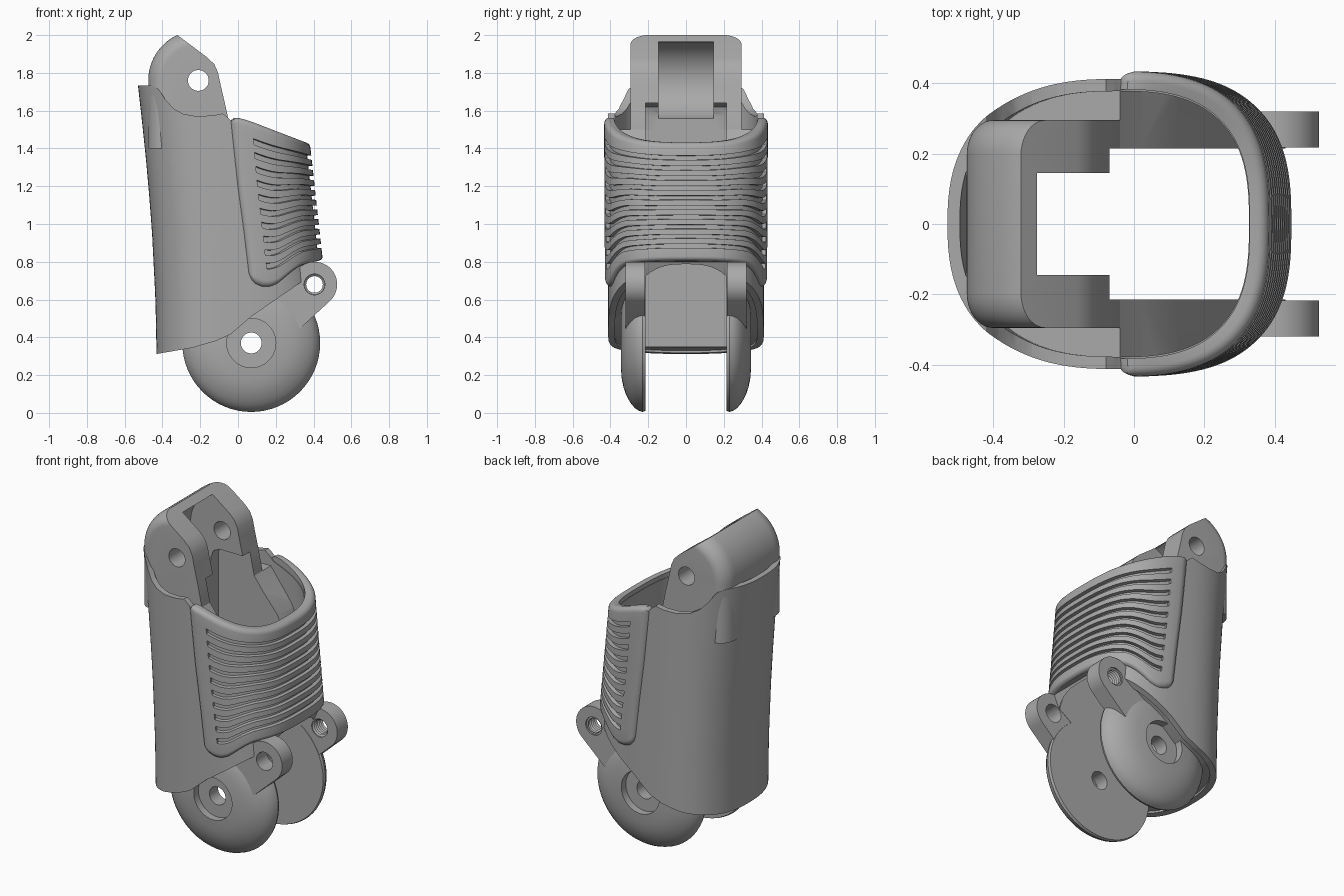
import bpy, bmesh, math
from math import sin, cos, pi, sqrt, radians

if "Cube" in bpy.data.objects:
    bpy.data.objects.remove(bpy.data.objects["Cube"])

grey = bpy.data.materials.new("plain grey")
grey.diffuse_color = (0.4, 0.4, 0.4, 1)
grey.use_nodes = True
grey.node_tree.nodes["Principled BSDF"].inputs["Base Color"].default_value = grey.diffuse_color

CX = -0.05


def lerp(pts, t):
    if t <= pts[0][0]:
        return pts[0][1]
    for (a, p), (b, q) in zip(pts, pts[1:]):
        if t <= b:
            return p + (q - p) * (t - a) / (b - a)
    return pts[-1][1]


def make(name, verts, faces):
    me = bpy.data.meshes.new(name)
    bm = bmesh.new()
    vs = [bm.verts.new(v) for v in verts]
    for f in faces:
        bm.faces.new([vs[i] for i in f])
    bmesh.ops.recalc_face_normals(bm, faces=bm.faces)
    bm.to_mesh(me)
    bm.free()
    me.materials.append(grey)
    ob = bpy.data.objects.new(name, me)
    bpy.context.collection.objects.link(ob)
    return ob


def loops(name, rings, cap=True):
    """Join equal-length loops; cap the ends, or close the last loop to the first."""
    n, m = len(rings[0]), len(rings)
    faces = [(i * n + j, i * n + (j + 1) % n, (i + 1) % m * n + (j + 1) % n, (i + 1) % m * n + j)
             for i in range(m - 1 if cap else m) for j in range(n)]
    if cap:
        faces += [tuple(range(n)), tuple(range((m - 1) * n, m * n))]
    return make(name, [p for r in rings for p in r], faces)


def prism(name, pts, y0, y1):
    return loops(name, [[(x, y, z) for x, z in pts] for y in (y0, y1)])


def arc(cx, cz, r, a0, a1, n=24):
    return [(cx + r * cos(radians(a0 + (a1 - a0) * i / n)),
             cz + r * sin(radians(a0 + (a1 - a0) * i / n))) for i in range(n + 1)]


def cylinder(cx, cz, r, y0, y1):
    return prism("cutter", arc(cx, cz, r, 0, 352.5, 47), y0, y1)


def lathe(name, cx, cz, prof, n=64):
    """Closed (radius, y) profile turned about a y axis."""
    return loops(name, [[(cx + r * cos(2 * pi * i / n), y, cz + r * sin(2 * pi * i / n))
                         for r, y in prof] for i in range(n)], cap=False)


def boolean(ob, cutter, op="DIFFERENCE"):
    m = ob.modifiers.new("cut", "BOOLEAN")
    m.object, m.operation, m.solver = cutter, op, "EXACT"
    bpy.context.view_layer.objects.active = ob
    bpy.ops.object.modifier_apply(modifier=m.name)
    bpy.data.objects.remove(cutter)


# Body cross-section: half superellipses meeting at CX, varying with height
LEFT = [(.25, -.43), (.6, -.437), (.95, -.455), (1.15, -.47), (1.35, -.488), (1.55, -.509), (1.8, -.537)]


def section(ang, z, off):
    c, s = cos(ang), sin(ang)
    if c >= 0:
        a, e = .428 - (z - .8) * .11 - CX, 2 / 2.8
    else:
        a, e = CX - lerp(LEFT, z), 2 / 2.5
    return (CX + math.copysign(abs(c) ** e, c) * (a + off),
            math.copysign(abs(s) ** e, s) * (.412 + off), z)


def body_loop(z, off, n=112):
    return [section(2 * pi * i / n, z, off) for i in range(n)]


levels = [.25 + .0775 * i for i in range(21)]

# Outer shell, trimmed to its side profile
shell = loops("outer_shell", [body_loop(z, 0) for z in levels] +
              [body_loop(z, -.035) for z in reversed(levels)], cap=False)
BOTTOM = [(.40, .8), (.36, .71), (.07, .51), (-.04, .415), (-.12, .38), (-.24, .345), (-.43, .312), (-.6, .295)]
boolean(shell, prism("cutter", [
    (-.6, 1.735), (-.46, 1.733), (-.42, 1.715), (-.385, 1.66), (-.34, 1.61), (-.29, 1.583), (-.22, 1.57),
    (-.13, 1.575), (-.08, 1.585), (-.055, 1.565), (-.02, 1.53), (.34, 1.40), (.6, 1.32), (.6, .83)]
    + BOTTOM, -.6, .6), "INTERSECT")

# Inner frame: solid back and two cheeks either side of the slot
frame = loops("inner_frame", [body_loop(z, -.03) for z in levels])
boolean(frame, prism("cutter", [(-.6, 1.5), (-.04, 1.5), (.02, 1.42), (.12, 1.3), (.2, 1.1), (.33, .83)]
                     + [(x, z + .012) for x, z in BOTTOM[1:]], -.6, .6), "INTERSECT")
boolean(frame, prism("cutter", [(-.285, 0), (.8, 0), (.8, 2), (-.285, 2)], -.215, .215))

# Upper hinge: rounded hood with two cheeks
PX, PZ = -.21, 1.76


def hinge_loop(y, r):
    # meeting point of hood arc and the sloping top cut
    dx, dz = -.8, .6
    ox, oz = -.16 - PX, 1.88 - PZ
    b, c = ox * dx + oz * dz, ox * ox + oz * oz - r * r
    t = -b + sqrt(b * b - c)
    a0 = math.degrees(math.atan2(oz + t * dz, ox + t * dx))
    pts = [(-.04, 1.4), (-.04, 1.5), (-.065, 1.62), (-.095, 1.75), (-.105, 1.80), (-.125, 1.845), (-.16, 1.88)]
    pts += arc(PX, PZ, r, a0, 180) + [(PX - r, 1.4)]
    return [(x, y, z) for x, z in pts]


half = [(.295 - .1 * (1 - sin(a)), .265 - .075 * (1 - cos(a)))
        for a in [i * pi / 20 for i in range(11)]]
hinge = loops("upper_hinge", [hinge_loop(-y, r) for y, r in reversed(half)] + [hinge_loop(y, r) for y, r in half])
boolean(hinge, cylinder(PX, PZ, .215, -.145, .145))
boolean(hinge, prism("cutter", [(-.285, 1.2), (.2, 1.2), (.2, 2.1), (-.28, 1.965)], -.145, .145))
boolean(hinge, prism("cutter", [(-.285, 1.2), (.2, 1.2), (.2, 1.64), (-.23, 1.64), (-.27, 1.62), (-.285, 1.58)],
                     -.215, .215))
boolean(hinge, cylinder(PX, PZ, .055, -.6, .6))

# Lower hinge discs and levers, one each side
parts = []
for side, s in (("front", -1), ("back", 1)):
    prof = [(.055, .215), (.36, .215), (.365, .23), (.358, .25), (.345, .27), (.325, .288), (.3, .304), (.27, .319),
            (.235, .331), (.19, .34), (.13, .345), (.13, .3), (.055, .3)]
    parts.append(lathe(side + "_hinge_disc", .07, .37, [(r, s * y) for r, y in prof]))
    lever = prism(side + "_lever", arc(.405, .68, .12, -48, 132) + [(.15, .61), (.2, .42), (.3, .42), (.345, .462)],
                  s * .217, s * .32)
    boolean(lever, cylinder(.405, .68, .055, -.6, .6))
    parts.append(lever)

# Threaded sleeve in the back lever
teeth = [(.044 if i % 2 else .054, .222 + .008 * i) for i in range(12)]
parts.append(lathe("thread_sleeve", .405, .68, [(.058, .222)] + teeth + [(.058, .31)], 32))

# Grip pad: curved panel with rounded rim and ten grooves
TOP = [(-.05, 1.52), (-.035, 1.55), (-.015, 1.562), (.02, 1.56), (.1, 1.535), (.4, 1.425)]
LOW = [(.055, .77), (.065, .73), (.08, .70), (.105, .677), (.14, .667), (.18, .668), (.22, .685), (.3, .75),
       (.34, .777), (.38, .79), (.45, .805)]
EDGE = [(.73, .062), (.95, .035), (1.2, .0), (1.55, -.04)]


def pad_point(s, v, off):
    z = 1.1
    for _ in range(25):
        a = .428 - (z - .8) * .11 + .022 - CX
        lim = math.acos(max(0, (lerp(EDGE, z) - CX) / a) ** 1.4)
        x = section(s * lim, z, .022)[0]
        z = .5 * z + .5 * (lerp(LOW, x) * (1 - v) + lerp(TOP, x) * v)
    return section(s * lim, z, off)


rim = [(.04 * (1 - sin(a)), .028 * (1 - cos(a))) for a in [i * pi / 10 for i in range(5, -1, -1)]]
rim = [(d, drop) for d, drop in rim]
rows = [(d, r, 0) for d, r in rim] + [(1 - d, r, 0) for d, r in rim]
for i in range(10):
    c = .13 + i * .083
    rows += [(c - .018, 0, 0), (c - .016, 0, 1), (c + .016, 0, 1), (c + .018, 0, 0)]
rows.sort()
cols = [(1 - d, r, 0) for d, r in rim] + [(.92, 0, 0), (.885, 0, 0), (.882, 0, 1)]
cols += [(.86 - .86 * i / 26, 0, 1) for i in range(26)]
cols = sorted(cols + [(-c, r, g) for c, r, g in cols] + [(0, 0, 1)])
nr, nc = len(rows), len(cols)
verts, faces = [], []
for inner in (0, 1):
    for v, rv, gv in rows:
        for c, rc, gc in cols:
            drop = max(rv, rc, .024 * gv * gc)
            verts.append(pad_point(c, v, -.03 if inner else .022 - drop))
for k in (0, nr * nc):
    faces += [(k + i * nc + j, k + i * nc + j + 1, k + (i + 1) * nc + j + 1, k + (i + 1) * nc + j)
              for i in range(nr - 1) for j in range(nc - 1)]
border = [j for j in range(nc)] + [i * nc + nc - 1 for i in range(1, nr)]
border += [(nr - 1) * nc + j for j in range(nc - 2, -1, -1)] + [i * nc for i in range(nr - 2, 0, -1)]
faces += [(a, b, b + nr * nc, a + nr * nc) for a, b in zip(border, border[1:] + border[:1])]
pad = make("grip_pad", verts, faces)

# Smooth shading with crisp edges
for ob in [shell, frame, hinge, pad] + parts:
    bpy.ops.object.select_all(action="DESELECT")
    ob.select_set(True)
    bpy.context.view_layer.objects.active = ob
    bpy.ops.object.shade_smooth_by_angle(angle=radians(32))
